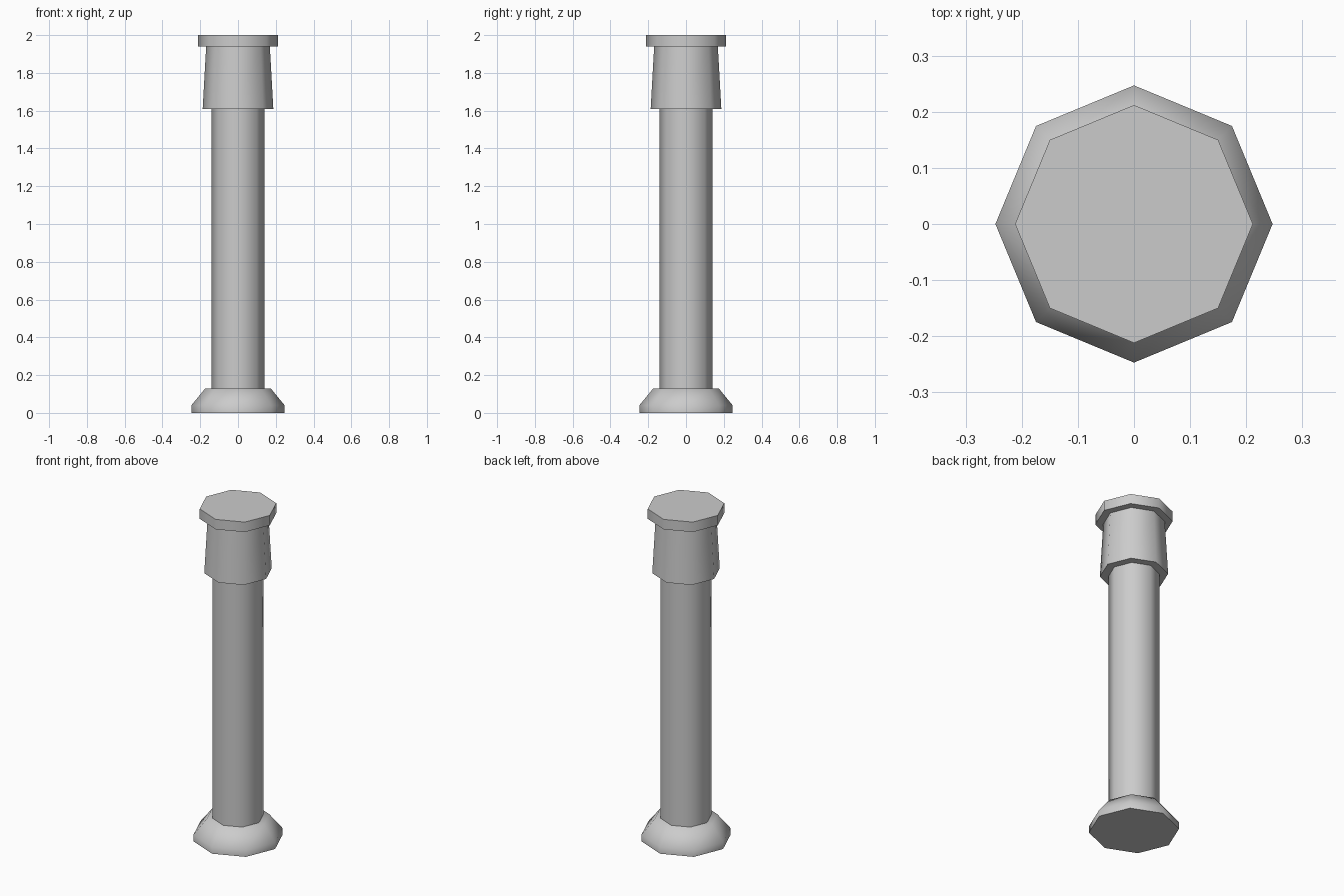
import bpy
import bmesh
from math import cos, sin, pi, radians

if "Cube" in bpy.data.objects:
    bpy.data.objects.remove(bpy.data.objects["Cube"])

SIDES = 8


def lathe(name, profile):
    """Closed octagonal solid from (radius, z) pairs, corners on the axes."""
    bm = bmesh.new()
    rings = [[bm.verts.new((r * cos(2 * pi * i / SIDES), r * sin(2 * pi * i / SIDES), z))
              for i in range(SIDES)] for r, z in profile]
    for low, high in zip(rings, rings[1:]):
        for i in range(SIDES):
            j = (i + 1) % SIDES
            bm.faces.new((low[i], low[j], high[j], high[i]))
    bm.faces.new(rings[0][::-1])
    bm.faces.new(rings[-1])
    mesh = bpy.data.meshes.new(name)
    bm.to_mesh(mesh)
    bm.free()
    obj = bpy.data.objects.new(name, mesh)
    bpy.context.collection.objects.link(obj)
    bpy.ops.object.select_all(action='DESELECT')
    obj.select_set(True)
    bpy.context.view_layer.objects.active = obj
    bpy.ops.object.shade_smooth_by_angle(angle=radians(60))
    return obj


# Flared foot
lathe("base", [(0.247, 0.0), (0.247, 0.04), (0.173, 0.13)])
# Straight shaft
lathe("shaft", [(0.14, 0.12), (0.14, 1.63)])
# Tapered collar under the cap
lathe("collar", [(0.187, 1.61), (0.168, 1.95)])
# Flat cap
lathe("cap", [(0.212, 1.94), (0.212, 2.0)])
